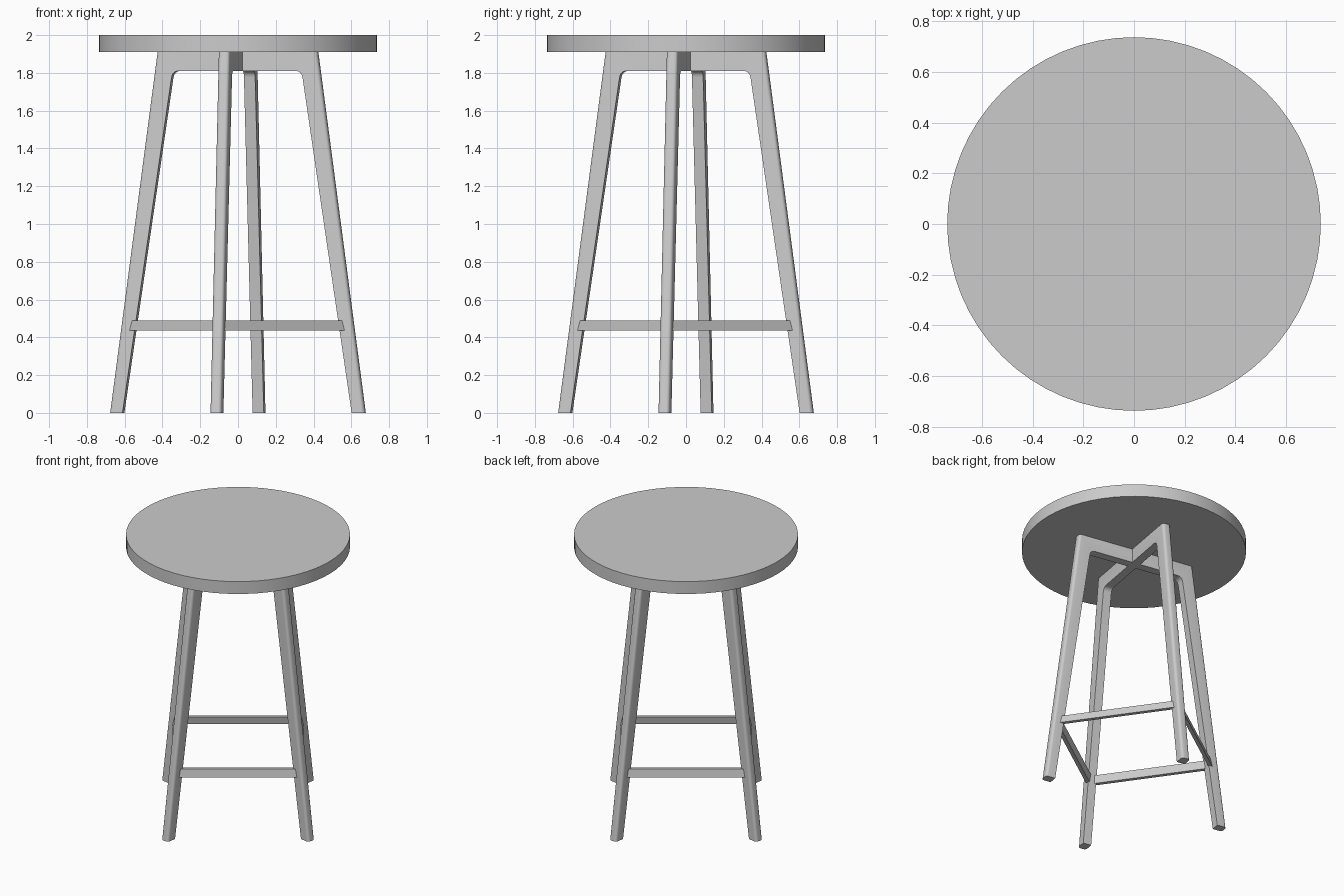
import bpy, bmesh, math
from mathutils import Matrix, Vector

if "Cube" in bpy.data.objects:
    bpy.data.objects.remove(bpy.data.objects["Cube"], do_unlink=True)

grey = bpy.data.materials.new("plain grey")
grey.use_nodes = True
COLOUR = (0.6, 0.6, 0.6, 1)
grey.diffuse_color = COLOUR
grey.node_tree.nodes["Principled BSDF"].inputs["Base Color"].default_value = COLOUR

TURN = math.radians(-10)  # the leg cross is turned against the axes
TOP = 1.91


def finish(name, bm, angle=0.0):
    bmesh.ops.recalc_face_normals(bm, faces=bm.faces)
    mesh = bpy.data.meshes.new(name)
    bm.to_mesh(mesh)
    bm.free()
    mesh.materials.append(grey)
    obj = bpy.data.objects.new(name, mesh)
    bpy.context.collection.objects.link(obj)
    obj.rotation_euler.z = angle
    bpy.ops.object.select_all(action="DESELECT")
    obj.select_set(True)
    bpy.context.view_layer.objects.active = obj
    bpy.ops.object.shade_smooth_by_angle(angle=math.radians(35))
    return obj


def prism(profile, width, round_edge, radius):
    """Extrude an x-z profile along y, then round the long edges picked by a rule."""
    bm = bmesh.new()
    face = bm.faces.new([bm.verts.new((x, -width / 2, z)) for x, z in profile])
    new = bmesh.ops.extrude_face_region(bm, geom=[face])["geom"]
    bmesh.ops.translate(bm, vec=(0, width, 0),
                        verts=[g for g in new if isinstance(g, bmesh.types.BMVert)])
    edges = [e for e in bm.edges
             if abs(e.verts[0].co.y - e.verts[1].co.y) < 1e-5 and round_edge(e)
             or radius < 0]
    bmesh.ops.bevel(bm, geom=edges, offset=radius, segments=5, profile=0.5,
                    affect="EDGES", clamp_overlap=True)
    return bm


# Round seat
bm = bmesh.new()
bmesh.ops.create_cone(bm, cap_ends=True, segments=64, radius1=0.737, radius2=0.737,
                      depth=2 - TOP, matrix=Matrix.Translation((0, 0, (2 + TOP) / 2)))
finish("seat", bm)

# Arched leg frames: splayed legs joined by a crossbar with filleted inner corners
inner_foot, corner = Vector((0.616, 0)), Vector((0.347, 1.81))
down = (inner_foot - corner).normalized()
start, end = corner + down * 0.035, corner + Vector((-0.035, 0))
fillet = [start * (1 - t) ** 2 + corner * 2 * t * (1 - t) + end * t * t
          for t in (i / 6 for i in range(7))]
right_half = [Vector((0.43, TOP)), Vector((0.685, 0)), inner_foot] + fillet
arch = [(p.x, p.y) for p in right_half] + [(-p.x, p.y) for p in reversed(right_half)]


def outer_leg_edge(e):
    a, b = (v.co for v in e.verts)
    return abs(a.z - b.z) > 1.85 and max(abs(a.x), abs(b.x)) > 0.65


for i, name in enumerate(("side_leg_arch", "front_back_leg_arch")):
    finish(name, prism(arch, 0.06, outer_leg_edge, 0.018), TURN + i * math.pi / 2)

# Stretchers between neighbouring legs, leaning with them and rounded outside
rail = [(0.404, 0.435), (0.43, 0.435), (0.42, 0.49), (0.394, 0.49)]


def outer_rail_edge(e):
    return all(v.co.x > 0.415 for v in e.verts) and abs(e.verts[0].co.z - e.verts[1].co.z) < 1e-4


for i, name in enumerate(("back_left", "back_right", "front_right", "front_left")):
    finish(name + "_stretcher", prism(rail, 0.82, outer_rail_edge, 0.014),
           TURN + math.pi / 4 + i * math.pi / 2)
